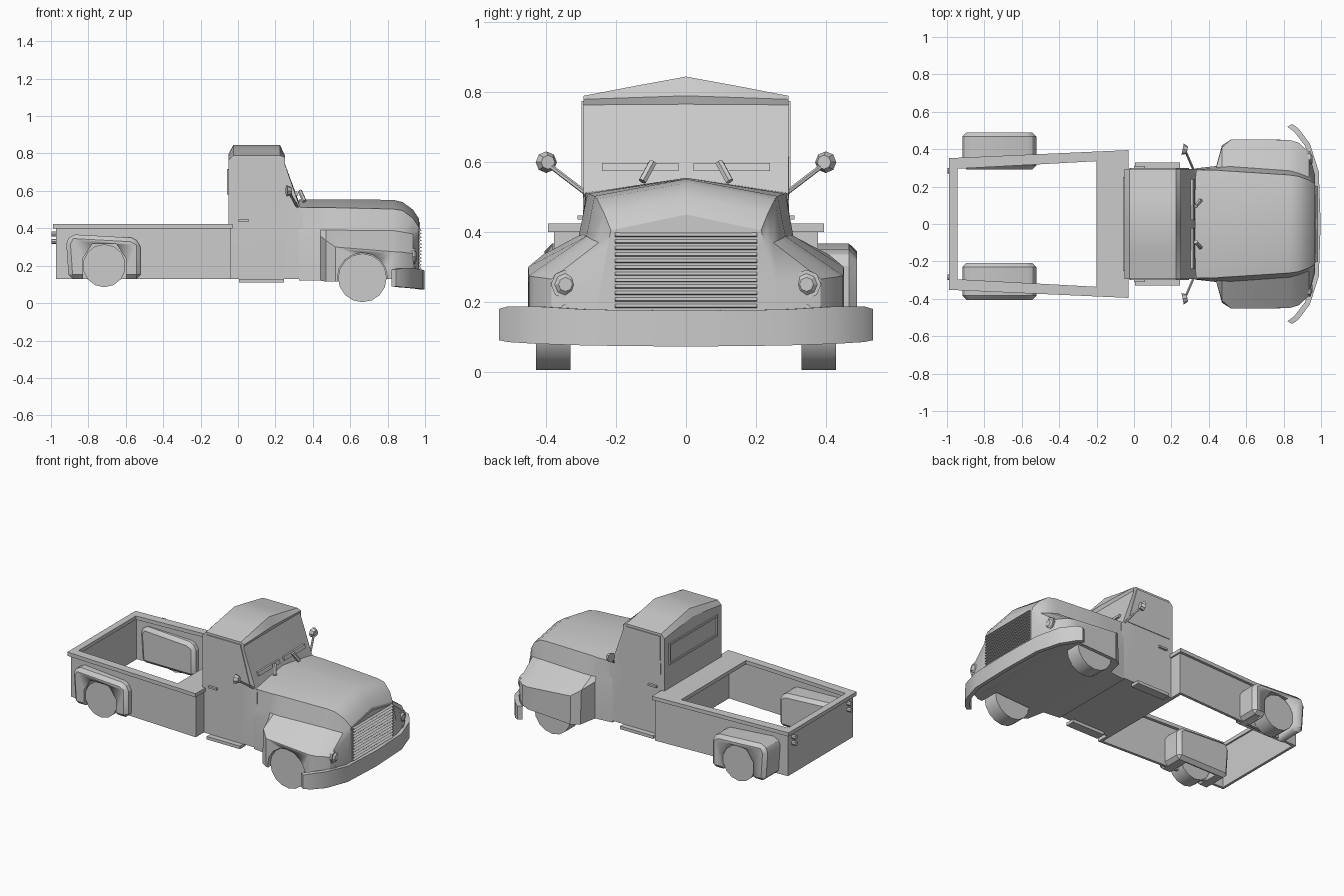
import bpy, bmesh, math
from mathutils import Vector

cube = bpy.data.objects.get("Cube")
if cube:
    bpy.data.objects.remove(cube)

grey = bpy.data.materials.new("plain_grey")
grey.use_nodes = True
grey.diffuse_color = (0.6, 0.6, 0.6, 1)
grey.node_tree.nodes["Principled BSDF"].inputs["Base Color"].default_value = (0.6, 0.6, 0.6, 1)


def finish(name, bm, bevel=0, angle=30):
    bmesh.ops.recalc_face_normals(bm, faces=bm.faces)
    mesh = bpy.data.meshes.new(name)
    bm.to_mesh(mesh)
    bm.free()
    mesh.materials.append(grey)
    ob = bpy.data.objects.new(name, mesh)
    bpy.context.collection.objects.link(ob)
    bpy.ops.object.select_all(action="DESELECT")
    bpy.context.view_layer.objects.active = ob
    ob.select_set(True)
    if bevel:
        mod = ob.modifiers.new("soft_edges", "BEVEL")
        mod.width = bevel
        mod.segments = 1
        bpy.ops.object.modifier_apply(modifier=mod.name)
    bpy.ops.object.shade_smooth_by_angle(angle=math.radians(angle))
    return ob


def bridge(bm, rings):
    """Skin a row of equal closed rings and cap both ends."""
    rows = [[bm.verts.new(p) for p in ring] for ring in rings]
    n = len(rows[0])
    for a, b in zip(rows, rows[1:]):
        for i in range(n):
            j = (i + 1) % n
            bm.faces.new((a[i], a[j], b[j], b[i]))
    bm.faces.new(rows[0])
    bm.faces.new(rows[-1])


def loft(name, sections, angle=30):
    """Sections are (x, half outline from ridge to sill), mirrored in y."""
    bm = bmesh.new()
    rings = []
    for x, half in sections:
        left = [(x, y, z) for y, z in half]
        rings.append(left + [(x, -y, z) for y, z in reversed(half[1:])])
    bridge(bm, rings)
    return finish(name, bm, angle=angle)


def prism(name, outline, axis, lo, hi, bevel=0):
    """Extrude a flat outline along one axis (0 = x, 1 = y, 2 = z)."""
    def place(p, h):
        q = list(p)
        q.insert(axis, h)
        return q
    bm = bmesh.new()
    bridge(bm, [[place(p, h) for p in outline] for h in (lo, hi)])
    return finish(name, bm, bevel)


def box(name, x, y, z, bevel=0):
    rect = [(x[0], y[0]), (x[1], y[0]), (x[1], y[1]), (x[0], y[1])]
    return prism(name, rect, 2, z[0], z[1], bevel)


def rod(name, a, b, r, sides=8, r2=None):
    a, b = Vector(a), Vector(b)
    bm = bmesh.new()
    bmesh.ops.create_cone(bm, cap_ends=True, segments=sides, radius1=r,
                          radius2=r if r2 is None else r2, depth=(b - a).length)
    turn = (b - a).to_track_quat("Z", "Y")
    for v in bm.verts:
        v.co = turn @ v.co + (a + b) / 2
    return finish(name, bm)


def cut(ob, cutter):
    mod = ob.modifiers.new("cut", "BOOLEAN")
    mod.operation = "DIFFERENCE"
    mod.solver = "EXACT"
    mod.object = cutter
    bpy.context.view_layer.objects.active = ob
    bpy.ops.object.modifier_apply(modifier=mod.name)
    bpy.data.objects.remove(cutter)


# Cab with a ridged roof, small visor and raked windshield
def cab_half(top, edge, belt=0.52):
    return [(0, top), (0.15, (top + edge) / 2), (0.293, edge), (0.295, belt), (0.295, 0.13)]


cab = loft("cab", [
    (-0.05, cab_half(0.80, 0.765)),
    (-0.025, cab_half(0.845, 0.79)),
    (0.225, cab_half(0.845, 0.79)),
    (0.25, cab_half(0.79, 0.78)),
    (0.243, cab_half(0.766, 0.764)),
    (0.33, cab_half(0.53, 0.515, 0.505)),
    (0.345, cab_half(0.515, 0.505, 0.49))], 25)

# Hood and front fenders in one skin
hood = loft("hood_and_fenders", [
    (0.325, [(0, 0.555), (0.29, 0.512), (0.296, 0.38), (0.297, 0.33), (0.297, 0.12)]),
    (0.44, [(0, 0.555), (0.288, 0.51), (0.30, 0.39), (0.31, 0.36), (0.31, 0.12)]),
    (0.47, [(0, 0.555), (0.285, 0.51), (0.305, 0.39), (0.41, 0.335), (0.42, 0.115)]),
    (0.52, [(0, 0.555), (0.282, 0.51), (0.307, 0.39), (0.452, 0.30), (0.453, 0.115)]),
    (0.83, [(0, 0.552), (0.262, 0.503), (0.285, 0.388), (0.45, 0.275), (0.45, 0.13)]),
    (0.88, [(0, 0.54), (0.255, 0.495), (0.272, 0.38), (0.435, 0.272), (0.435, 0.14)]),
    (0.935, [(0, 0.50), (0.235, 0.455), (0.25, 0.37), (0.385, 0.265), (0.385, 0.15)]),
    (0.968, [(0, 0.45), (0.215, 0.405), (0.225, 0.36), (0.26, 0.25), (0.26, 0.15)])], 32)

# Front wheels and their arches
for side, s in (("left", 1), ("right", -1)):
    arch = rod("arch_cutter", (0.665, s * 0.32, 0.135), (0.665, s * 0.5, 0.135), 0.134, 16)
    cut(hood, arch)
    rod("front_wheel_" + side, (0.665, s * 0.33, 0.135), (0.665, s * 0.43, 0.135), 0.13, 16)

# Grille with a peaked top and horizontal slats
prism("grille_panel", [(-0.205, 0.175), (0.205, 0.175), (0.205, 0.395), (0, 0.433), (-0.205, 0.395)],
      0, 0.962, 0.972)
for i in range(12):
    z = 0.182 + i * 0.0185
    prism("grille_slat", [(0.97, z), (0.984, z + 0.003), (0.97, z + 0.013)], 1, -0.203, 0.203)

# Wrapped front bumper
bm = bmesh.new()
path = [(0.535, 0.845, 0.09, 0.18), (0.51, 0.88, 0.085, 0.187), (0.43, 0.94, 0.08, 0.187),
        (0.28, 0.988, 0.075, 0.178), (0, 0.998, 0.072, 0.175)]
path += [(-y, x, lo, hi) for y, x, lo, hi in reversed(path[:-1])]
bridge(bm, [[(x, y, lo), (x, y, hi), (x - 0.025, y * 0.97, hi), (x - 0.025, y * 0.97, lo)]
            for y, x, lo, hi in path])
finish("front_bumper", bm)

# Paired fittings on the cab and nose
for side, s in (("left", 1), ("right", -1)):
    rod("headlight_rim_" + side, (0.89, s * 0.345, 0.25), (0.945, s * 0.345, 0.25), 0.042)
    rod("headlight_" + side, (0.945, s * 0.345, 0.25), (0.955, s * 0.345, 0.25), 0.031, 8, 0.02)
    rod("indicator_" + side, (0.9, s * 0.345, 0.182), (0.95, s * 0.345, 0.182), 0.012)
    rod("mirror_arm_" + side, (0.32, s * 0.285, 0.51), (0.275, s * 0.39, 0.59), 0.007, 6)
    rod("mirror_" + side, (0.26, s * 0.40, 0.6), (0.285, s * 0.395, 0.6), 0.031, 8, 0.02)
    box("running_board_" + side, (0.005, 0.245), sorted((s * 0.27, s * 0.33)), (0.11, 0.13))
    box("door_handle_" + side, (0, 0.06), sorted((s * 0.29, s * 0.31)), (0.436, 0.448))
    prism("side_window_" + side,
          [(-0.025, 0.525), (0.295, 0.525), (0.225, 0.775), (-0.02, 0.775)],
          1, *sorted((s * 0.29, s * 0.299)))
    prism("wiper_blade_" + side, [(0.295, 0.575), (0.323, 0.575), (0.315, 0.597), (0.295, 0.597)],
          1, *sorted((s * 0.022, s * 0.24)))
    rod("wiper_arm_" + side, (0.355, s * 0.125, 0.545), (0.33, s * 0.095, 0.6), 0.012, 6)
    for z in (0.33, 0.37):
        rod("tail_lamp_" + side, (-0.96, s * 0.285, z), (-0.998, s * 0.285, z), 0.014)

# Rear window frame
for z in (0.58, 0.705):
    box("rear_window_rail", (-0.058, -0.04), (-0.25, 0.25), (z, z + 0.012))
for y in (-0.25, 0.24):
    box("rear_window_post", (-0.058, -0.04), (y, y + 0.01), (0.58, 0.717))

# Open, tapering cargo bed: walls and top rails
for side, s in (("left", 1), ("right", -1)):
    prism("bed_wall_" + side, [(-0.97, s * 0.335), (-0.04, s * 0.378), (-0.04, s * 0.36), (-0.97, s * 0.317)],
          2, 0.13, 0.40)
    prism("bed_rail_" + side, [(-0.988, s * 0.352), (-0.03, s * 0.395), (-0.03, s * 0.345), (-0.988, s * 0.293)],
          2, 0.40, 0.424)
box("tailgate", (-0.972, -0.955), (-0.335, 0.335), (0.13, 0.40))
box("tailgate_rail", (-0.988, -0.945), (-0.34, 0.34), (0.40, 0.424))
box("bed_front_wall", (-0.06, -0.04), (-0.377, 0.377), (0.13, 0.40))
prism("bed_front_rail", [(-0.2, -0.35), (-0.03, -0.36), (-0.03, 0.36), (-0.2, 0.35)], 2, 0.40, 0.424)

# Rear fenders and wheels sit slightly toward the left
shape = [(-0.905, 0.13), (-0.918, 0.32), (-0.895, 0.368), (-0.57, 0.35), (-0.522, 0.325), (-0.522, 0.13)]
for side, s in (("left", 1), ("right", -1)):
    inner, outer = 0.042 + s * 0.25, 0.042 + s * 0.447
    fender = prism("rear_fender_" + side, shape, 1, *sorted((inner, outer)), bevel=0.022)
    hole = [(-0.83, 0.05), (-0.83, 0.24), (-0.78, 0.315), (-0.65, 0.315), (-0.60, 0.24), (-0.60, 0.05)]
    cut(fender, prism("arch_cutter", hole, 1, *sorted((inner + s * 0.03, outer + s * 0.1))))
    rod("rear_wheel_" + side, (-0.715, outer - s * 0.115, 0.2), (-0.715, outer - s * 0.012, 0.2), 0.115, 14)
